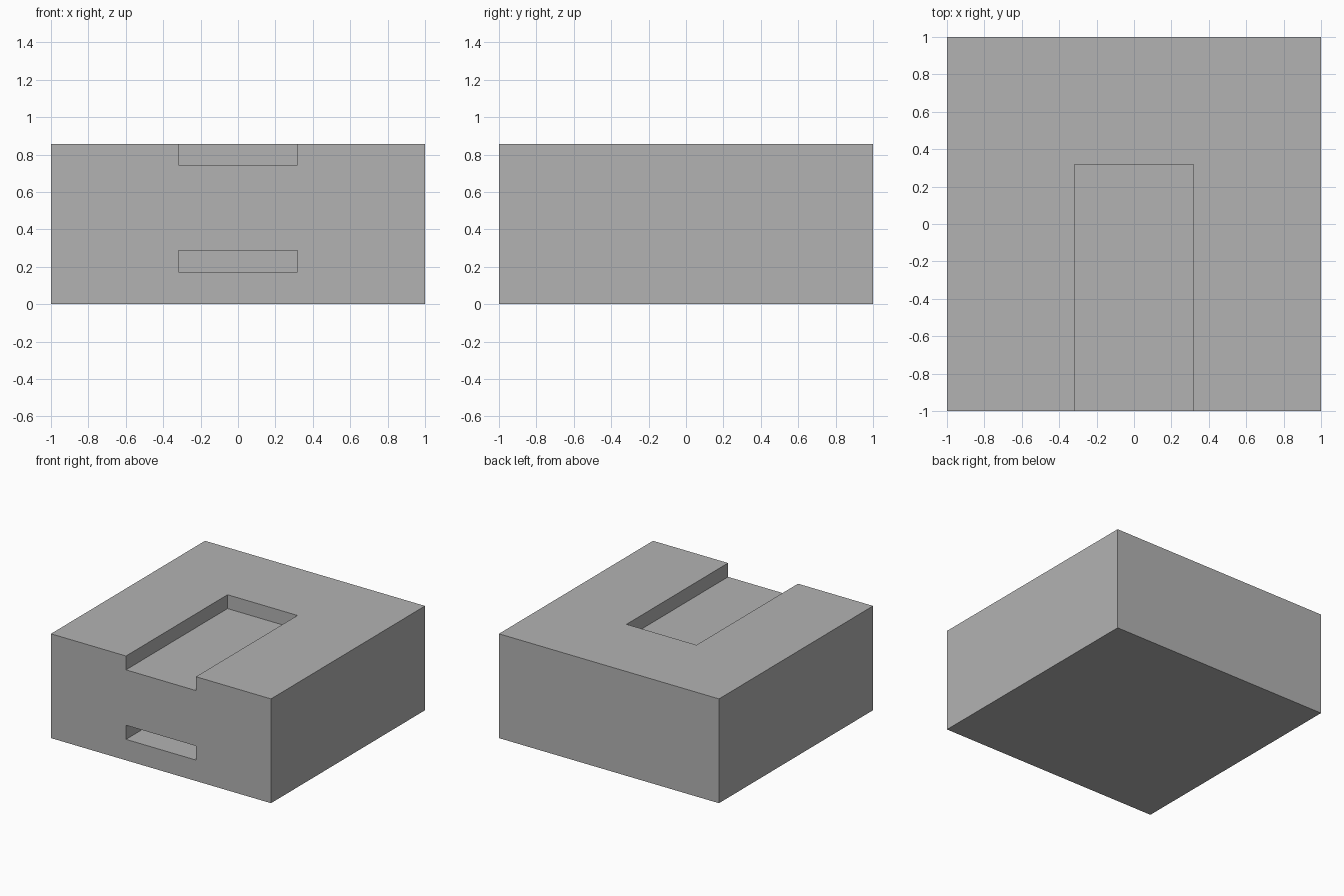
import bpy

cube = bpy.data.objects.get("Cube")
if cube:
    bpy.data.objects.remove(cube, do_unlink=True)

# Single plain grey
grey = bpy.data.materials.new("plain grey")
grey.use_nodes = True
colour = (0.45, 0.45, 0.45, 1)
grey.diffuse_color = colour
grey.node_tree.nodes["Principled BSDF"].inputs["Base Color"].default_value = colour


def box(name, low, high):
    """Axis-aligned box between two corners."""
    centre = [(a + b) / 2 for a, b in zip(low, high)]
    bpy.ops.mesh.primitive_cube_add(size=1, location=centre)
    obj = bpy.context.object
    obj.name = name
    obj.scale = [b - a for a, b in zip(low, high)]
    bpy.ops.object.transform_apply(location=True, rotation=False, scale=True)
    obj.data.materials.append(grey)
    return obj


HEIGHT = 0.857
SLOT = 0.318  # half width of the slots, and where they end towards the back

block = box("block", (-1, -1, 0), (1, 1, HEIGHT))

# Open channel in the top and a closed slot in the front, both starting at the front face
for name, bottom, top in (("top_channel", 0.743, HEIGHT + 0.1),
                          ("front_slot", 0.172, 0.288)):
    cutter = box(name + "_cutter", (-SLOT, -1.1, bottom), (SLOT, SLOT, top))
    cutter.hide_render = True
    cutter.hide_set(True)
    cut = block.modifiers.new(name, "BOOLEAN")
    cut.operation = "DIFFERENCE"
    cut.solver = "EXACT"
    cut.object = cutter
    bpy.context.view_layer.objects.active = block
    bpy.ops.object.modifier_apply(modifier=cut.name)
    bpy.data.objects.remove(cutter, do_unlink=True)
